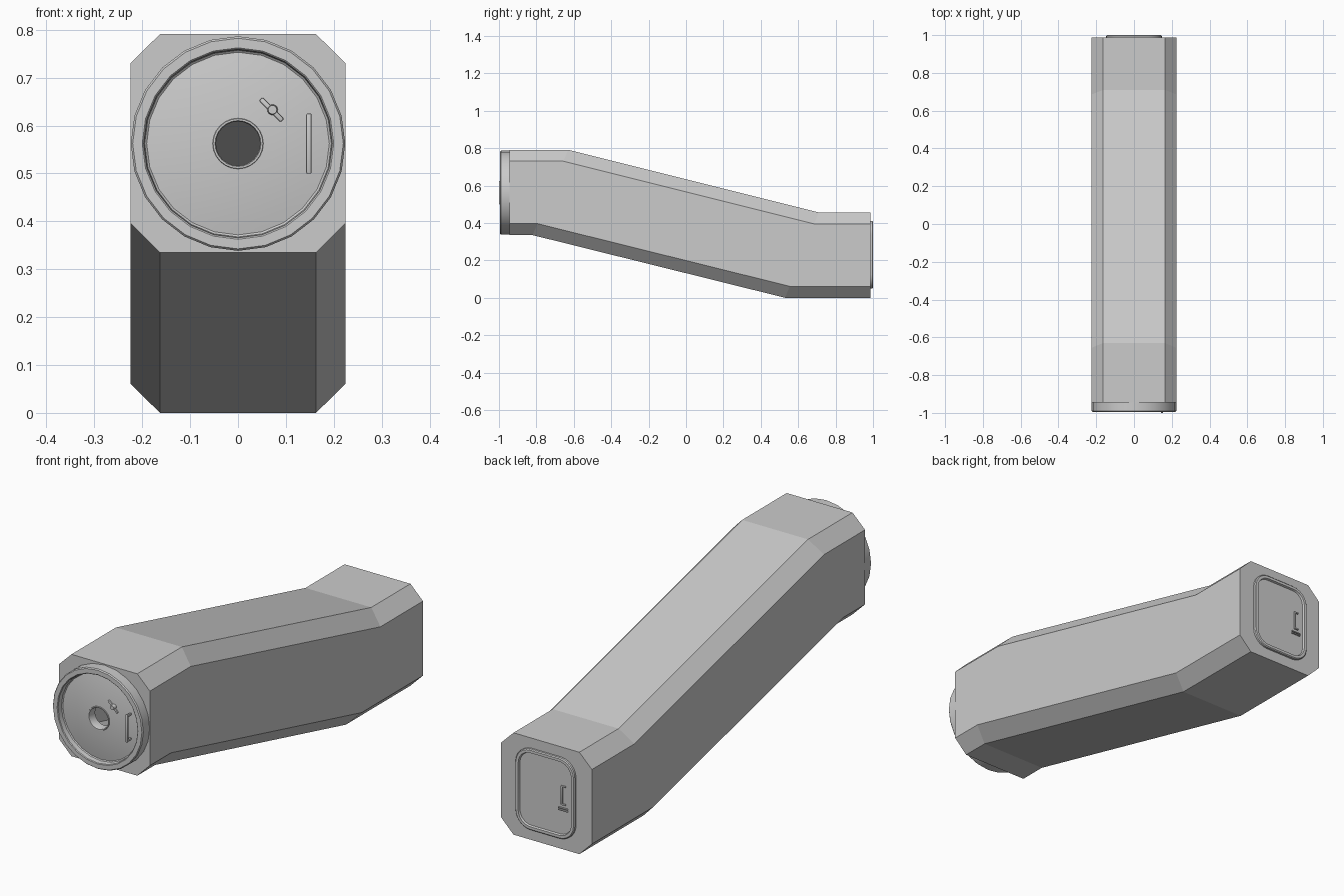
import bpy, bmesh, math
from mathutils import Matrix, Vector

if "Cube" in bpy.data.objects:
    bpy.data.objects.remove(bpy.data.objects["Cube"])

grey = bpy.data.materials.new("light grey metal")
grey.diffuse_color = (0.6, 0.6, 0.6, 1)
grey.use_nodes = True
grey.node_tree.nodes["Principled BSDF"].inputs["Base Color"].default_value = grey.diffuse_color
CZ = 0.5625          # height of the round hatch centre
SEG = 24


def finish(name, bm, smooth=False, recalc=True):
    if recalc:
        bmesh.ops.recalc_face_normals(bm, faces=bm.faces)
    me = bpy.data.meshes.new(name)
    bm.to_mesh(me)
    bm.free()
    me.materials.append(grey)
    ob = bpy.data.objects.new(name, me)
    bpy.context.collection.objects.link(ob)
    if smooth:
        bpy.context.view_layer.objects.active = ob
        ob.select_set(True)
        bpy.ops.object.shade_smooth_by_angle(angle=math.radians(35))
        ob.select_set(False)
    return ob


def lathe(name, profile, closed=False):
    """Revolve (radius, y) points about the hatch axis."""
    bm = bmesh.new()
    rings = []
    for r, y in profile:
        rings.append([bm.verts.new((r * math.sin(2 * math.pi * i / SEG), y,
                                    CZ + r * math.cos(2 * math.pi * i / SEG)))
                      for i in range(SEG)])
    pairs = list(zip(rings, rings[1:])) + ([(rings[-1], rings[0])] if closed else [])
    for a, b in pairs:
        for i in range(SEG):
            j = (i + 1) % SEG
            bm.faces.new((a[i], a[j], b[j], b[i]))
    if not closed:
        bm.normal_update()
        if sum((f.normal.y * f.calc_area() for f in bm.faces)) > 0:
            bmesh.ops.reverse_faces(bm, faces=bm.faces)
    return finish(name, bm, True, closed)


def bar(name, size, loc, tilt=0, bevel=0.003):
    bm = bmesh.new()
    bmesh.ops.create_cube(bm, size=1, matrix=Matrix.Translation(loc)
                          @ Matrix.Rotation(tilt, 4, 'Y') @ Matrix.Diagonal((*size, 1)))
    bmesh.ops.bevel(bm, geom=bm.edges[:], offset=bevel, segments=2, affect='EDGES', profile=0.5)
    return finish(name, bm, True)


# Tunnel body: chamfered octagon swept down along y, with leaning joints
octagon = [(-.163, 0), (.163, 0), (.225, .0615), (.225, .395),
           (.163, .456), (-.163, .456), (-.225, .395), (-.225, .0615)]
stations = [(-.945, 0, .335), (-.82, .19, .335), (.53, .18, 0), (.987, 0, 0)]
bm = bmesh.new()
loops = [[bm.verts.new((x, y + lean * z / .456, z + base)) for x, z in octagon]
         for y, lean, base in stations]
for a, b in zip(loops, loops[1:]):
    for i in range(8):
        j = (i + 1) % 8
        bm.faces.new((a[i], a[j], b[j], b[i]))
bm.faces.new(loops[-1])
# front wall with a round opening behind the hatch
hole = [bm.verts.new((.19 * math.sin(2 * math.pi * i / SEG), -.945,
                      CZ + .19 * math.cos(2 * math.pi * i / SEG))) for i in range(SEG)]
rim = [bm.edges.new((hole[i], hole[(i + 1) % SEG])) for i in range(SEG)]
rim += [bm.edges.get((loops[0][i], loops[0][(i + 1) % 8])) for i in range(8)]
bmesh.ops.triangle_fill(bm, edges=rim, use_beauty=True, normal=Vector((0, -1, 0)))
finish("tunnel_body", bm)

# Hatch collar ring
lathe("hatch_ring", [(.190, -.945), (.224, -.945), (.224, -.989), (.220, -.994),
                     (.200, -.994), (.197, -.991), (.195, -.970), (.190, -.966)], True)

# Domed hatch door with a raised lip around an open centre hole
dome = [(.194 - .0235 * k, -.966 - .018 * (1 - ((.194 - .0235 * k) / .194) ** 2))
        for k in range(7)]
lathe("hatch_door", dome + [(.053, dome[-1][1]), (.052, -.986), (.048, -.986), (.046, -.982),
                            (.046, -.945)])

# Grab handle on two stubs
bar("hatch_handle", (.011, .008, .126), (.148, -.996, CZ))
for s in (-1, 1):
    bar("handle_stub", (.009, .028, .009), (.148, -.983, CZ + s * .055), 0, .002)

# Turning latch: round hub with a two-armed blade
bm = bmesh.new()
bmesh.ops.create_cone(bm, cap_ends=True, segments=16, radius1=.012, radius2=.009, depth=.022,
                      matrix=Matrix.Translation((.072, -.983, .633)) @ Matrix.Rotation(math.pi / 2, 4, 'X'))
finish("latch_hub", bm, True)
bar("latch_blade", (.064, .008, .010), (.070, -.983, .633), math.radians(45))


# Rear door: rounded rectangle with raised rim and recessed centre
def rounded(bm, hw, hh, r, y, n=6):
    pts = []
    for q, (sx, sz) in enumerate(((1, 1), (-1, 1), (-1, -1), (1, -1))):
        for k in range(n + 1):
            a = math.pi / 2 * (q + k / n)
            pts.append(bm.verts.new((sx * (hw - r) + r * math.cos(a), y,
                                     .23 + sz * (hh - r) + r * math.sin(a))))
    return pts


bm = bmesh.new()
steps = [(0, .985), (0, .996), (.004, 1.0), (.016, 1.0), (.019, .991)]
panels = [rounded(bm, .147 - d, .181 - d, .075 - d, y) for d, y in steps]
for a, b in zip(panels, panels[1:]):
    for i in range(len(a)):
        j = (i + 1) % len(a)
        bm.faces.new((a[i], a[j], b[j], b[i]))
bm.faces.new(panels[-1])
bm.faces.new(panels[0][::-1])
finish("rear_door", bm, True)

# Rear door handle and small latch plate
bar("rear_handle", (.008, .008, .085), (-.082, .995, .245), 0, .002)
bar("rear_handle_top", (.022, .008, .007), (-.089, .995, .285), 0, .002)
bar("rear_handle_foot", (.022, .008, .007), (-.089, .995, .205), 0, .002)
for z in (.178, .187):
    bar("rear_latch", (.046, .007, .005), (-.088, .994, z), 0, .001)
